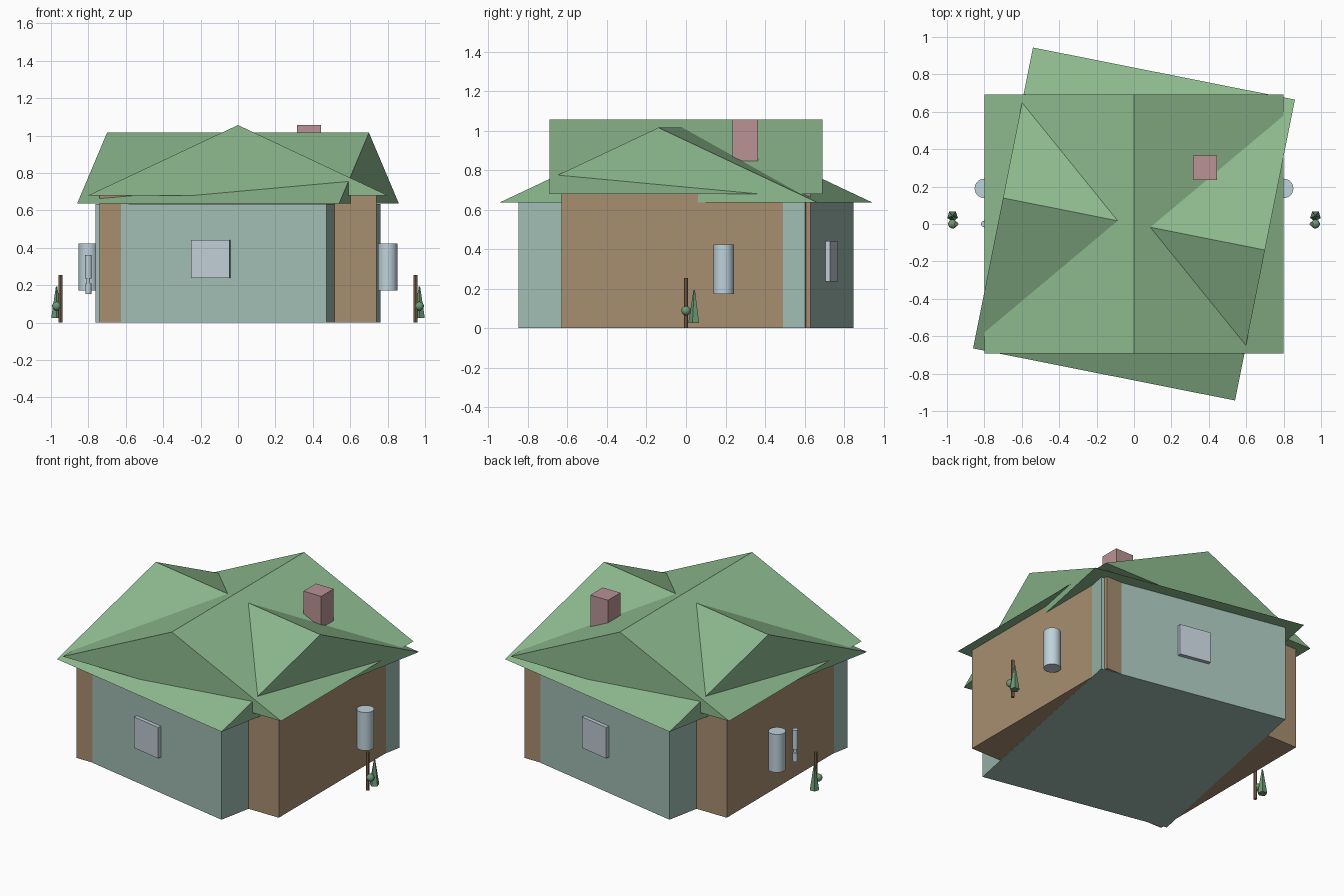
import bpy, bmesh, math
from mathutils import Matrix

cube = bpy.data.objects.get("Cube")
if cube:
    bpy.data.objects.remove(cube, do_unlink=True)

TURN = math.radians(-11.25)  # turn of the second wing


def material(name, *rgb):
    lin = [((c / 255 + 0.055) / 1.055) ** 2.4 for c in rgb] + [1.0]
    mat = bpy.data.materials.new(name)
    mat.use_nodes = True
    mat.diffuse_color = lin
    mat.node_tree.nodes["Principled BSDF"].inputs["Base Color"].default_value = lin
    return mat


GREEN = material("roof green", 142, 187, 143)
TEAL = material("wall teal", 159, 188, 178)
BROWN = material("wall brown", 167, 142, 112)
PINK = material("chimney pink", 186, 146, 148)
PANE = material("window grey", 191, 204, 212)
STEEL = material("pale blue metal", 190, 210, 218)
BARK = material("post brown", 138, 112, 88)
LEAF = material("leaf green", 108, 152, 117)


def add_mesh(name, bm, mat, turn=0.0):
    bmesh.ops.recalc_face_normals(bm, faces=bm.faces)
    mesh = bpy.data.meshes.new(name)
    bm.to_mesh(mesh)
    bm.free()
    mesh.materials.append(mat)
    obj = bpy.data.objects.new(name, mesh)
    obj.rotation_euler.z = turn
    bpy.context.collection.objects.link(obj)
    return obj


def box(name, lo, hi, mat, turn=0.0):
    bm = bmesh.new()
    size = [b - a for a, b in zip(lo, hi)]
    mid = [(a + b) / 2 for a, b in zip(lo, hi)]
    bmesh.ops.create_cube(bm, size=1,
                          matrix=Matrix.Translation(mid) @ Matrix.Diagonal((*size, 1)))
    return add_mesh(name, bm, mat, turn)


def gable_roof(name, half_span, half_length, eave, ridge, turn):
    """Closed prism with its ridge along local y."""
    bm = bmesh.new()
    profile = [(-half_span, eave), (half_span, eave), (0, ridge)]
    face = bm.faces.new([bm.verts.new((x, -half_length, z)) for x, z in profile])
    ext = bmesh.ops.extrude_face_region(bm, geom=[face], use_keep_orig=True)
    moved = [v for v in ext["geom"] if isinstance(v, bmesh.types.BMVert)]
    bmesh.ops.translate(bm, vec=(0, 2 * half_length, 0), verts=moved)
    return add_mesh(name, bm, GREEN, turn)


def cone(name, x, y, z0, z1, r0, r1, sides, mat):
    bpy.ops.mesh.primitive_cone_add(vertices=sides, radius1=r0, radius2=r1, depth=z1 - z0,
                                    location=(x, y, (z0 + z1) / 2))
    obj = bpy.context.object
    obj.name = name
    obj.data.materials.append(mat)
    if sides > 12:
        bpy.ops.object.shade_smooth_by_angle()
    return obj


# Two crossing wings
box("straight_walls", (-0.74, -0.63, 0.001), (0.74, 0.63, 0.68), BROWN)
box("turned_walls", (-0.63, -0.74, 0), (0.63, 0.74, 0.635), TEAL, TURN)

# Gable roofs, one per wing
gable_roof("straight_roof", 0.8, 0.692, 0.68, 1.056, 0)
gable_roof("turned_roof", 0.82, 0.714, 0.636, 1.015, TURN + math.pi / 2)

# Chimney
box("chimney", (0.315, 0.235, 0.75), (0.445, 0.365, 1.057), PINK)

# Windows on the front and back of the turned wing
for label, turn in (("front", TURN), ("back", TURN + math.pi)):
    box(label + "_window", (-0.105, -0.765, 0.237), (0.105, -0.72, 0.442), PANE, turn)

# Tanks and small trees, on both sides
for label, s in (("left", 1), ("right", -1)):
    cone(label + "_tank", s * 0.8, 0.19, 0.172, 0.424, 0.052, 0.052, 32, STEEL)
    cone(label + "_post", s * 0.95, 0, 0, 0.254, 0.011, 0.011, 8, BARK)
    tree = cone(label + "_tree", s * 0.97, 0.042, 0.025, 0.192, 0.03, 0.004, 5, LEAF)
    tree.rotation_euler.z = math.pi
    bpy.ops.mesh.primitive_uv_sphere_add(segments=16, ring_count=10, radius=0.024,
                                         location=(s * 0.97, 0, 0.088))
    bush = bpy.context.object
    bush.name = label + "_bush"
    bush.data.materials.append(LEAF)
    bpy.ops.object.shade_smooth_by_angle()

# Slim lamp on the right wall
cone("lamp_base", -0.8, 0, 0.153, 0.21, 0.016, 0.016, 16, STEEL)
cone("lamp_neck", -0.8, 0, 0.205, 0.24, 0.01, 0.01, 16, STEEL)
cone("lamp_body", -0.8, 0, 0.235, 0.362, 0.018, 0.018, 16, STEEL)
